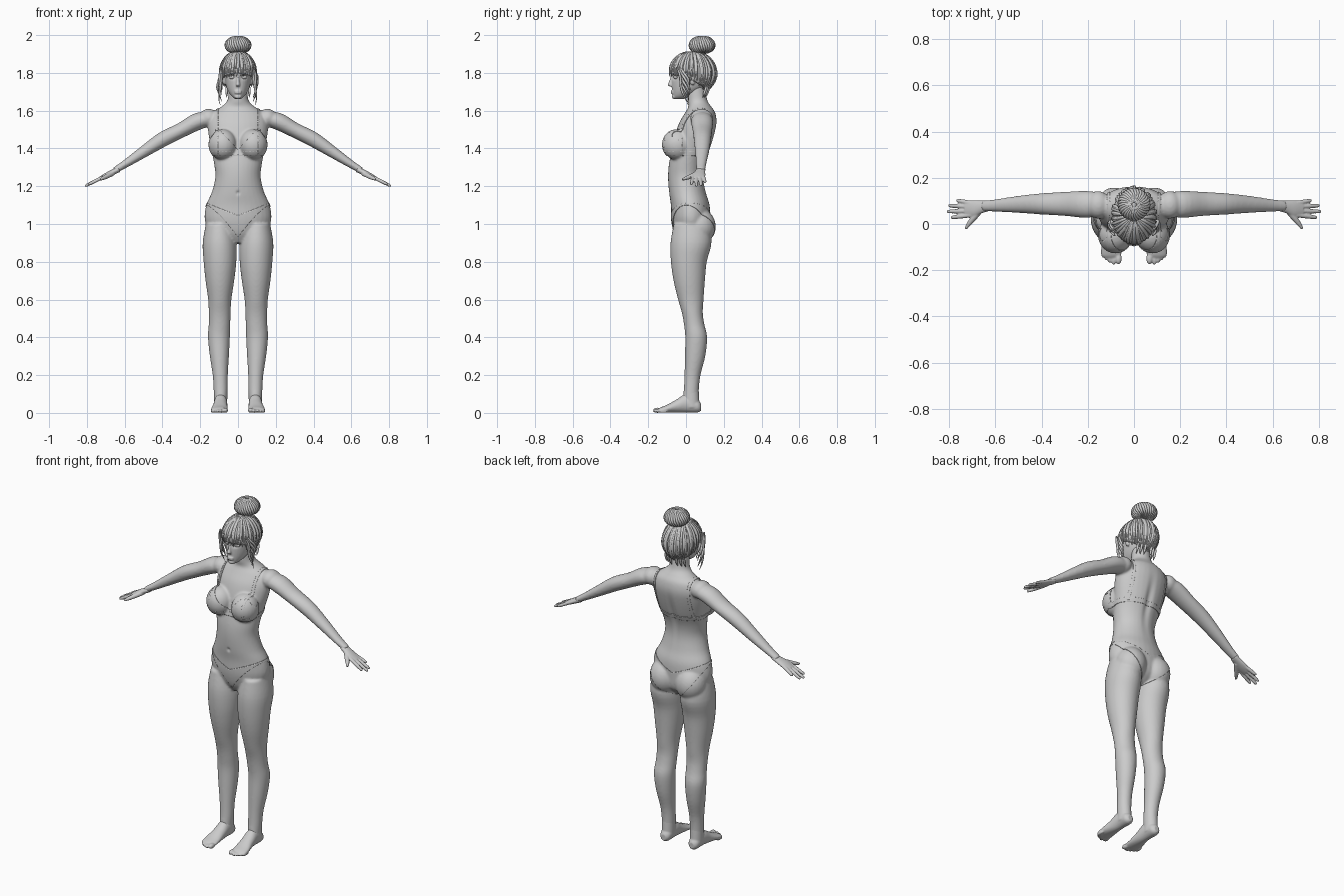
import bpy, bmesh, math, random
from mathutils import Vector, Matrix

if "Cube" in bpy.data.objects:
    bpy.data.objects.remove(bpy.data.objects["Cube"])

random.seed(4)
X, Y, Z = Vector((1, 0, 0)), Vector((0, 1, 0)), Vector((0, 0, 1))


def tube(bm, keys, u, v, n=24, sub=4):
    """Closed loft through (x, y, z, half-size along u, half-size along v)."""
    rings, m = [], len(keys)
    for i in range(m - 1):
        p = [keys[max(0, min(m - 1, i + k))] for k in (-1, 0, 1, 2)]
        for s in range(sub + (i == m - 2)):
            t = s / sub
            x, y, z, a, b = [0.5 * (2 * q1 + (q2 - q0) * t + (2 * q0 - 5 * q1 + 4 * q2 - q3) * t * t
                                    + (3 * q1 - q0 - 3 * q2 + q3) * t ** 3) for q0, q1, q2, q3 in zip(*p)]
            ring = []
            for k in range(n):
                w = 2 * math.pi * k / n
                ring.append(bm.verts.new(Vector((x, y, z)) + u * a * math.cos(w) + v * b * math.sin(w)))
            rings.append(ring)
    for r, q in zip(rings, rings[1:]):
        for k in range(n):
            bm.faces.new((r[k], r[(k + 1) % n], q[(k + 1) % n], q[k]))
    bm.faces.new(rings[0])
    bm.faces.new(rings[-1])


def column(bm, rows):
    """Vertical loft from rows (z, x left, x right, y front, y back)."""
    tube(bm, [((l + r) / 2, (f + b) / 2, z, (r - l) / 2, (b - f) / 2) for z, l, r, f, b in rows], X, Y, 32)


def ball(bm, c, r):
    bmesh.ops.create_uvsphere(bm, u_segments=24, v_segments=16, radius=1,
                              matrix=Matrix.Translation(c) @ Matrix.Diagonal((*r, 1)))


def make(bm, name):
    bmesh.ops.recalc_face_normals(bm, faces=bm.faces[:])
    me = bpy.data.meshes.new(name)
    bm.to_mesh(me)
    bm.free()
    me.shade_smooth()
    ob = bpy.data.objects.new(name, me)
    bpy.context.collection.objects.link(ob)
    return ob


def bake(ob):
    dg = bpy.context.evaluated_depsgraph_get()
    me = bpy.data.meshes.new_from_object(ob.evaluated_get(dg))
    ob.modifiers.clear()
    ob.data = me
    me.shade_smooth()


def fuse(bm, name, voxel, its):
    """Blend overlapping volumes into one skin."""
    ob = make(bm, name)
    r = ob.modifiers.new("fuse", 'REMESH')
    r.mode, r.voxel_size = 'VOXEL', voxel
    s = ob.modifiers.new("soften", 'SMOOTH')
    s.factor, s.iterations = 0.5, its
    bake(ob)
    return ob


def dent(ob, c, r, move):
    for v in ob.data.vertices:
        d = sum(((v.co[i] - c[i]) / r[i]) ** 2 for i in range(3))
        if d < 6:
            v.co += Vector(move) * math.exp(-d)


# Body: torso, breasts, buttocks, arms and legs
bm = bmesh.new()
torso = [(0.90, .06, -.03, .07), (0.95, .14, -.06, .12), (1.02, .176, -.076, .128), (1.10, .168, -.08, .125),
         (1.17, .138, -.09, .105), (1.25, .12, -.095, .092), (1.32, .127, -.09, .10), (1.40, .142, -.073, .13),
         (1.48, .157, -.055, .153), (1.54, .158, -.034, .163), (1.59, .135, -.004, .155), (1.62, .09, .012, .135),
         (1.65, .058, .008, .115), (1.70, .05, .006, .105), (1.76, .048, .01, .10)]
column(bm, [(z, -w, w, f, b) for z, w, f, b in torso])
UP = Vector((.47, 0, .88))
for s in (1, -1):
    ball(bm, (s * .08, -.045, 1.42), (.074, .08, .082))
    ball(bm, (s * .085, .07, .985), (.085, .085, .095))
    ball(bm, (s * .155, .083, 1.56), (.052, .06, .05))
    leg = [(1.00, .03, .17, -.065, .12), (.90, .008, .187, -.082, .135), (.80, .009, .182, -.08, .11),
           (.70, .02, .172, -.066, .10), (.60, .035, .158, -.042, .093), (.53, .039, .155, -.022, .089),
           (.47, .041, .155, -.011, .097), (.40, .043, .159, -.004, .112), (.30, .048, .149, -.006, .102),
           (.20, .054, .134, -.008, .077), (.12, .055, .129, -.012, .068), (.05, .06, .125, -.02, .07)]
    column(bm, [(z, s * a, s * b, f, k) for z, a, b, f, k in leg])
    arm = [(.10, .085, 1.56, .04, .035), (.20, .085, 1.548, .058, .046), (.30, .087, 1.497, .052, .04),
           (.40, .087, 1.447, .046, .04), (.50, .085, 1.382, .037, .031), (.60, .08, 1.316, .027, .021),
           (.655, .078, 1.283, .023, .016)]
    tube(bm, [(s * k[0], *k[1:]) for k in arm], Y, Vector((s * UP.x, 0, UP.z)))
body = fuse(bm, "body", .006, 9)
dent(body, (0, .14, 1.36), (.02, .06, .13), (0, -.012, 0))
dent(body, (0, -.09, 1.165), (.008, .03, .01), (0, .008, 0))

# Hands
bm = bmesh.new()
for s in (1, -1):
    v = Vector((s * UP.x, 0, UP.z))
    line = lambda x: 1.283 - .5 * (x - .645)
    palm = [(.63, .079, .024, .016), (.66, .074, .028, .015), (.695, .066, .037, .014), (.73, .066, .034, .01)]
    tube(bm, [(s * x, y, line(x), a, b) for x, y, a, b in palm], Y, v)
    for y0, x1, y1 in ((.039, .792, .028), (.057, .81, .054), (.074, .803, .08), (.09, .768, .102)):
        tube(bm, [(s * (.70 + (x1 - .70) * t), y0 + (y1 - y0) * t, line(.70 + (x1 - .70) * t), r, r)
                  for t, r in ((0, .01), (.5, .0098), (.9, .0082), (1, .004))], Y, v, 10)
    tube(bm, [(s * x, y, line(x) - .006, r, r) for x, y, r in
              ((.66, .065, .013), (.69, .03, .013), (.713, .002, .0105), (.728, -.02, .006))], v, Vector((s * .7, .6, -.35)), 10)
fuse(bm, "hands", .0035, 3)

# Feet with toes
bm = bmesh.new()
for s in (1, -1):
    foot = [(.08, .092, .015, .03, .018), (.06, .092, .031, .036, .034), (0, .092, .035, .05, .048),
            (-.05, .094, .038, .036, .035), (-.1, .098, .044, .022, .021), (-.135, .098, .043, .015, .014),
            (-.148, .096, .03, .012, .008)]
    tube(bm, [(s * x, y, z, a, b) for y, x, a, z, b in foot], X, Z)
    for x, y, r in ((.067, -.166, .014), (.088, -.168, .0105), (.105, -.16, .01), (.12, -.15, .0095), (.134, -.137, .009)):
        ball(bm, (s * x, y + .016, r), (r, .025, r))
    tube(bm, [(s * .092, .03, .03, .035, .042), (s * .092, .028, .13, .036, .039)], X, Y)
fuse(bm, "feet", .004, 4)

# Head with nose, lips, eyes and ears
bm = bmesh.new()
skull = [(1.662, .015, -.06, -.01), (1.675, .032, -.07, .02), (1.70, .051, -.073, .07), (1.73, .063, -.075, .11),
         (1.77, .07, -.076, .135), (1.82, .074, -.08, .145), (1.86, .07, -.07, .14), (1.89, .05, -.04, .11),
         (1.905, .02, .0, .07)]
column(bm, [(z, -w, w, f, b) for z, w, f, b in skull])
tube(bm, [(0, -.074, 1.785, .006, .008), (0, -.08, 1.755, .008, .01), (0, -.084, 1.737, .012, .014),
          (0, -.077, 1.728, .009, .008)], X, Y, 12)
for z in (1.703, 1.694):
    ball(bm, (0, -.071, z), (.02, .01, .0055))
ball(bm, (0, -.062, 1.674), (.02, .013, .012))
for s in (1, -1):
    ball(bm, (s * .073, .035, 1.765), (.01, .018, .03))
head = fuse(bm, "head", .004, 4)
for s in (1, -1):
    dent(head, (s * .031, -.07, 1.778), (.02, .03, .012), (0, .012, 0))
bm = bmesh.new()
for s in (1, -1):
    ball(bm, (s * .031, -.05, 1.777), (.017, .016, .011))
make(bm, "eyes")


# Hair helpers: points on an ellipsoid and bundles of tapered strands
def dome(c, r, th, ph):
    return (c[0] + r[0] * math.sin(th) * math.cos(ph), c[1] + r[1] * math.sin(th) * math.sin(ph),
            c[2] + r[2] * math.cos(th))


def hairline(ph):
    s = math.sin(ph)
    return 1.95 + (.6 * s if s > 0 else .33 * s)


def strands(name, paths, thick):
    cu = bpy.data.curves.new(name, 'CURVE')
    cu.dimensions, cu.bevel_depth, cu.bevel_resolution, cu.use_fill_caps = '3D', thick, 1, True
    for path in paths:
        sp = cu.splines.new('POLY')
        sp.points.add(len(path) - 1)
        for i, p in enumerate(path):
            sp.points[i].co = (*p, 1)
            t = i / (len(path) - 1)
            sp.points[i].radius = min(1, .5 + 3 * t, .12 + 2.4 * (1 - t))
    ob = bpy.data.objects.new(name, cu)
    bpy.context.collection.objects.link(ob)
    bake_me = bpy.data.meshes.new_from_object(ob.evaluated_get(bpy.context.evaluated_depsgraph_get()))
    bpy.data.objects.remove(ob)
    bake_me.shade_smooth()
    bpy.context.collection.objects.link(bpy.data.objects.new(name, bake_me))


# Hair cap
C, R, N = (0, .035, 1.797), (.093, .122, .113), 60
bm = bmesh.new()
grid = [[bm.verts.new(dome(C, R, .05 + (hairline(p) - .1) * i / 14, p)) for p in
         (2 * math.pi * k / N for k in range(N))] for i in range(15)]
for a, b in zip(grid, grid[1:]):
    for k in range(N):
        bm.faces.new((a[k], b[k], b[(k + 1) % N], a[(k + 1) % N]))
bm.faces.new(grid[0])
cap = make(bm, "hair_cap")
cap.modifiers.new("thickness", 'SOLIDIFY').thickness = .008

# Combed strands and fringe
paths = []
for k in range(80):
    p = 2 * math.pi * (k + random.uniform(-.3, .3)) / 80
    end, w = hairline(p) + random.uniform(-.05, .12), random.uniform(-.1, .1)
    g = random.uniform(.99, 1.03)
    paths.append([dome(C, [q * g for q in R], .2 + (end - .2) * i / 13, p + w * math.sin(i / 4)) for i in range(14)])
strands("combed_hair", paths, .0075)

# Loose locks beside the face and at the nape
paths = []
for s in (1, -1):
    for k in range(5):
        d, low = random.uniform(-.008, .008), 1.63 + .018 * k
        paths.append([(s * (.082 + .015 * math.sin(2.6 * t) + d + .005 * math.sin(9 * t + k)),
                       -.05 + .055 * t + .007 * k + .006 * math.sin(8 * t + k), 1.83 + (low - 1.83) * t)
                      for t in (i / 12 for i in range(13))])
    for k in range(3):
        paths.append([(s * (.02 + .02 * k), .125 - .02 * t - .008 * k, 1.73 - .06 * t) for t in (i / 6 for i in range(7))])
strands("loose_locks", paths, .007)

# Bun of twisted strands
B = (0, .085, 1.946)
bm = bmesh.new()
ball(bm, B, (.062, .062, .043))
make(bm, "bun_core")
strands("bun", [[dome(B, (.064, .064, .046), .15 + 2.7 * i / 13, 2 * math.pi * k / 30 + .05 * i + random.uniform(-.03, .03))
                 for i in range(14)] for k in range(30)], .008)


# Underwear: pieces of the skin cut by planes, mirrored and thickened
def garment(name, planes):
    bm = bmesh.new()
    bm.from_mesh(body.data)
    for co, no in [((0, 0, 0), (-1, 0, 0)), ((.18, 0, 0), (1, 0, 0))] + planes:
        bmesh.ops.bisect_plane(bm, geom=bm.verts[:] + bm.edges[:] + bm.faces[:], plane_co=co, plane_no=no, clear_outer=True)
    me = bpy.data.meshes.new(name)
    bm.to_mesh(me)
    bm.free()
    me.shade_smooth()
    ob = bpy.data.objects.new(name, me)
    bpy.context.collection.objects.link(ob)
    ob.modifiers.new("mirror", 'MIRROR')
    t = ob.modifiers.new("cloth", 'SOLIDIFY')
    t.thickness, t.offset = .003, 1


garment("briefs", [((0, 0, 1.045), (-.4, 0, 1)), ((.03, 0, .945), (1.16, -.4, -1))])
garment("bra_band", [((0, 0, 1.385), (0, 0, 1)), ((0, 0, 1.362), (0, 0, -1))])
garment("bra_cups", [((0, -.02, 0), (0, 1, 0)), ((0, 0, 1.365), (0, 0, -1)), ((0, 0, 1.39), (-1.1, 0, 1)),
                     ((.11, 0, 1.50), (1.4, 0, 1))])
garment("bra_straps", [((.116, 0, 0), (1, 0, 0)), ((.103, 0, 0), (-1, 0, 0)), ((0, 0, 1.37), (0, 0, -1))])
